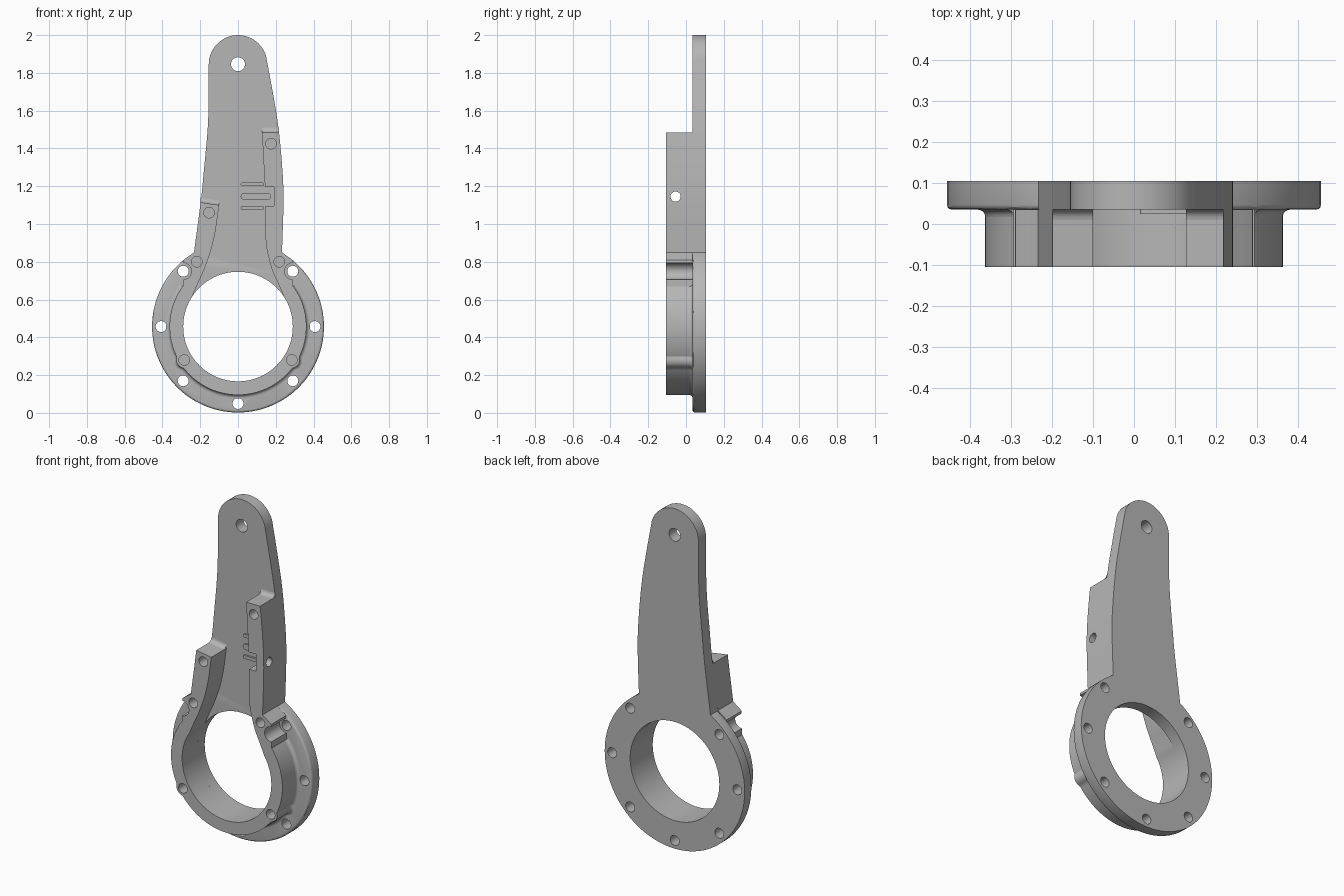
import bpy, bmesh, math
from mathutils import Vector, Matrix

cube = bpy.data.objects.get("Cube")
if cube:
    bpy.data.objects.remove(cube, do_unlink=True)

grey = bpy.data.materials.new("plain grey")
grey.use_nodes = True
grey.diffuse_color = (0.47, 0.47, 0.47, 1)
grey.node_tree.nodes["Principled BSDF"].inputs["Base Color"].default_value = grey.diffuse_color

FRONT, FACE, BACK = -0.105, 0.035, 0.105   # depth levels of wall front, plate face, plate back
CZ, RIM, BORE, WALL = 0.457, 0.455, 0.29, 0.362
JOINT, ARM_Z = 59.3, 0.85                  # where the arm meets the ring


def arc(r, a0, a1, n, cz=CZ):
    angles = [math.radians(a0 + (a1 - a0) * i / n) for i in range(n + 1)]
    return [(r * math.cos(a), cz + r * math.sin(a)) for a in angles]


def curve(pts, n=6):
    """Smooth curve through the given points."""
    p = [Vector(q) for q in pts]
    p = [2 * p[0] - p[1]] + p + [2 * p[-1] - p[-2]]
    out = []
    for a, b, c, d in zip(p, p[1:], p[2:], p[3:]):
        for i in range(n):
            t = i / n
            q = b + (c - a) * t / 2 + (a - 2.5 * b + 2 * c - d / 2) * t * t
            out.append(tuple(q + (1.5 * (b - c) + (d - a) / 2) * t ** 3))
    return out + [tuple(p[-2])]


def below(side, top):
    """The part of an arm edge under a given height, ending exactly on it."""
    low = [q for q in side if q[1] < top]
    (x0, z0), (x1, z1) = low[-1], side[len(low)]
    return low + [(x0 + (x1 - x0) * (top - z0) / (z1 - z0), top)]


def finish(bm, name):
    me = bpy.data.meshes.new(name)
    bm.to_mesh(me)
    bm.free()
    me.materials.append(grey)
    ob = bpy.data.objects.new(name, me)
    bpy.context.collection.objects.link(ob)
    return ob


def prism(pts, y0, y1):
    bm = bmesh.new()
    face = bm.faces.new([bm.verts.new((x, y0, z)) for x, z in pts])
    new = bmesh.ops.extrude_face_region(bm, geom=[face])["geom"]
    bmesh.ops.translate(bm, vec=(0, y1 - y0, 0), verts=[v for v in new if isinstance(v, bmesh.types.BMVert)])
    bmesh.ops.recalc_face_normals(bm, faces=bm.faces)
    return bm


def drill(bm, x, z, r, y0, y1, n=32):
    turn = Matrix.Translation((x, (y0 + y1) / 2, z)) @ Matrix.Rotation(math.pi / 2, 4, "X")
    bmesh.ops.create_cone(bm, cap_ends=True, segments=n, radius1=r, radius2=r, depth=y1 - y0, matrix=turn)


def cut(ob, bm):
    cutter = finish(bm, "cutter")
    cutter.hide_render = True
    mod = ob.modifiers.new("cut", "BOOLEAN")
    mod.operation, mod.solver, mod.object = "DIFFERENCE", "EXACT", cutter
    bpy.context.view_layer.objects.active = ob
    bpy.ops.object.modifier_apply(modifier=mod.name)
    bpy.data.objects.remove(cutter, do_unlink=True)


def smooth(ob):
    bpy.ops.object.select_all(action="DESELECT")
    ob.select_set(True)
    bpy.context.view_layer.objects.active = ob
    bpy.ops.object.shade_smooth_by_angle(angle=math.radians(30))


def fillet(name, path, outward, r=0.018, n=5):
    """Concave strip where a wall meets the plate face."""
    bm = bmesh.new()
    rows = []
    for x, z in path:
        ox, oz = outward(x, z)
        row = []
        for i in range(n + 1):
            a = math.pi / 2 * i / n
            d = r * (1 - math.cos(a))
            row.append(bm.verts.new((x + ox * d, FACE - r * (1 - math.sin(a)), z + oz * d)))
        rows.append(row)
    for a, b in zip(rows, rows[1:]):
        for i in range(n):
            bm.faces.new((a[i], b[i], b[i + 1], a[i + 1]))
    bmesh.ops.recalc_face_normals(bm, faces=bm.faces)
    if sum(f.normal.y for f in bm.faces) > 0:
        bmesh.ops.reverse_faces(bm, faces=bm.faces)
    smooth(finish(bm, name))


# Arm edges, from the ring upwards
right = curve([(0.233, ARM_Z), (0.241, 1.13), (0.233, 1.315), (0.212, 1.527), (0.18, 1.72), (0.153, 1.866)])
left = curve([(-0.233, ARM_Z), (-0.196, 1.13), (-0.18, 1.29), (-0.158, 1.55), (-0.155, 1.845)])

# Back plate: ring and arm in one outline, front rim rounded
outline = arc(RIM, 180 - JOINT, 360 + JOINT, 96) + right[1:]
outline += arc(0.155, 8, 180, 28, 1.845)[1:] + left[-2:0:-1]
bm = prism(outline, FACE, BACK)
on_rim = lambda v: v.co.y < FACE + 0.001 and abs(math.hypot(v.co.x, v.co.z - CZ) - RIM) < 0.001
rim = [e for e in bm.edges if all(on_rim(v) for v in e.verts)]
bmesh.ops.bevel(bm, geom=rim, offset=0.012, segments=3, profile=0.5, affect="EDGES")
plate = finish(bm, "back_plate")

bolts = [(0.29 * s, z) for s in (-1, 1) for z in (0.17, 0.75)] + [(-0.407, CZ), (0.407, CZ), (0, 0.05)]
bm = bmesh.new()
drill(bm, 0, CZ, BORE, 0, 0.2, 96)
drill(bm, 0, 1.846, 0.037, 0, 0.2)
for x, z in bolts:
    drill(bm, x, z, 0.029, 0, 0.2)
cut(plate, bm)
smooth(plate)


# Raised wall: ring with screw bosses, running up both arm edges
def wall_ring(a0, a1, n):
    out = []
    dist, boss_angle, boss = math.hypot(0.285, 0.177), math.atan2(0.177, 0.285), 0.042
    for x, z in arc(1, a0, a1, n):
        a, r = math.atan2(z - CZ, x), WALL
        for b in (-boss_angle, boss_angle - math.pi):
            d = a - b
            h = boss ** 2 - (dist * math.sin(d)) ** 2
            if h > 0 and math.cos(d) > 0:
                r = max(r, dist * math.cos(d) + math.sqrt(h))
        out.append((r * math.cos(a), CZ + r * math.sin(a)))
    return out


LEFT_TOP, RIGHT_TOP, EAR = 1.115, 1.485, 50.6
inner_low = [(0.243, 0.615), (0.215, 0.68), (0.185, 0.745), (0.165, 0.81), (0.15, 0.88), (0.145, 0.95)]
inner_left = curve([(-x, z) for x, z in inner_low[:3]] + [(-0.16, 0.81), (-0.138, 0.88), (-0.12, 0.96),
                   (-0.108, 1.04), (-0.1, LEFT_TOP - 0.015)], 4)
notch = [(0.145, 1.095), (0.19, 1.095), (0.19, 1.195), (0.143, 1.195), (0.127, RIGHT_TOP)]
inner_right = curve(inner_low, 4) + notch
left_wall, right_wall = below(left, LEFT_TOP), below(right, RIGHT_TOP)
ring_arc = wall_ring(144, 396, 150)

shape = left_wall[::-1] + arc(RIM, 180 - JOINT, 180 - EAR, 4)[1:] + [(-0.29, 0.67)] + ring_arc
shape += [(0.29, 0.67)] + arc(RIM, EAR, JOINT, 4)[:-1] + right_wall
shape += inner_right[::-1] + arc(BORE, 33, -213, 84)[1:-1] + inner_left
wall = finish(prism(shape, FRONT, FACE), "raised_wall")

# Blind screw holes, bolt clearances and the cross hole
bm = bmesh.new()
for x, z in [(-0.285, 0.28), (0.285, 0.28), (-0.218, 0.80), (0.218, 0.80), (-0.153, 1.06), (0.175, 1.425)]:
    drill(bm, x, z, 0.028, FRONT - 0.05, 0.02)
for s in (-1, 1):
    drill(bm, 0.29 * s, 0.75, 0.044, FRONT - 0.05, FACE + 0.05)
side = Matrix.Translation((0.24, -0.055, 1.145)) @ Matrix.Rotation(math.pi / 2, 4, "Y")
bmesh.ops.create_cone(bm, cap_ends=True, segments=32, radius1=0.027, radius2=0.027, depth=0.14, matrix=side)
cut(wall, bm)
smooth(wall)

# Fillets at the foot of the wall
fillet("ring_fillet", ring_arc, lambda x, z: Vector((x, z - CZ)).normalized())
fillet("left_wall_fillet", [left_wall[-1], inner_left[-1]], lambda x, z: (0, 1), 0.025)
fillet("right_wall_fillet", [right_wall[-1], inner_right[-1]], lambda x, z: (0, 1), 0.025)

# Low round-ended ribs on the arm face
for name, x1, z, r in [("upper_rib", 0.138, 1.21, 0.01), ("middle_rib", 0.175, 1.146, 0.017),
                       ("lower_rib", 0.138, 1.085, 0.01)]:
    ends = [(x1 - r + x, q) for x, q in arc(r, -90, 90, 10, z)]
    ends += [(0.014 + r + x, q) for x, q in arc(r, 90, 270, 10, z)]
    smooth(finish(prism(ends, FACE - 0.011, FACE), name))
